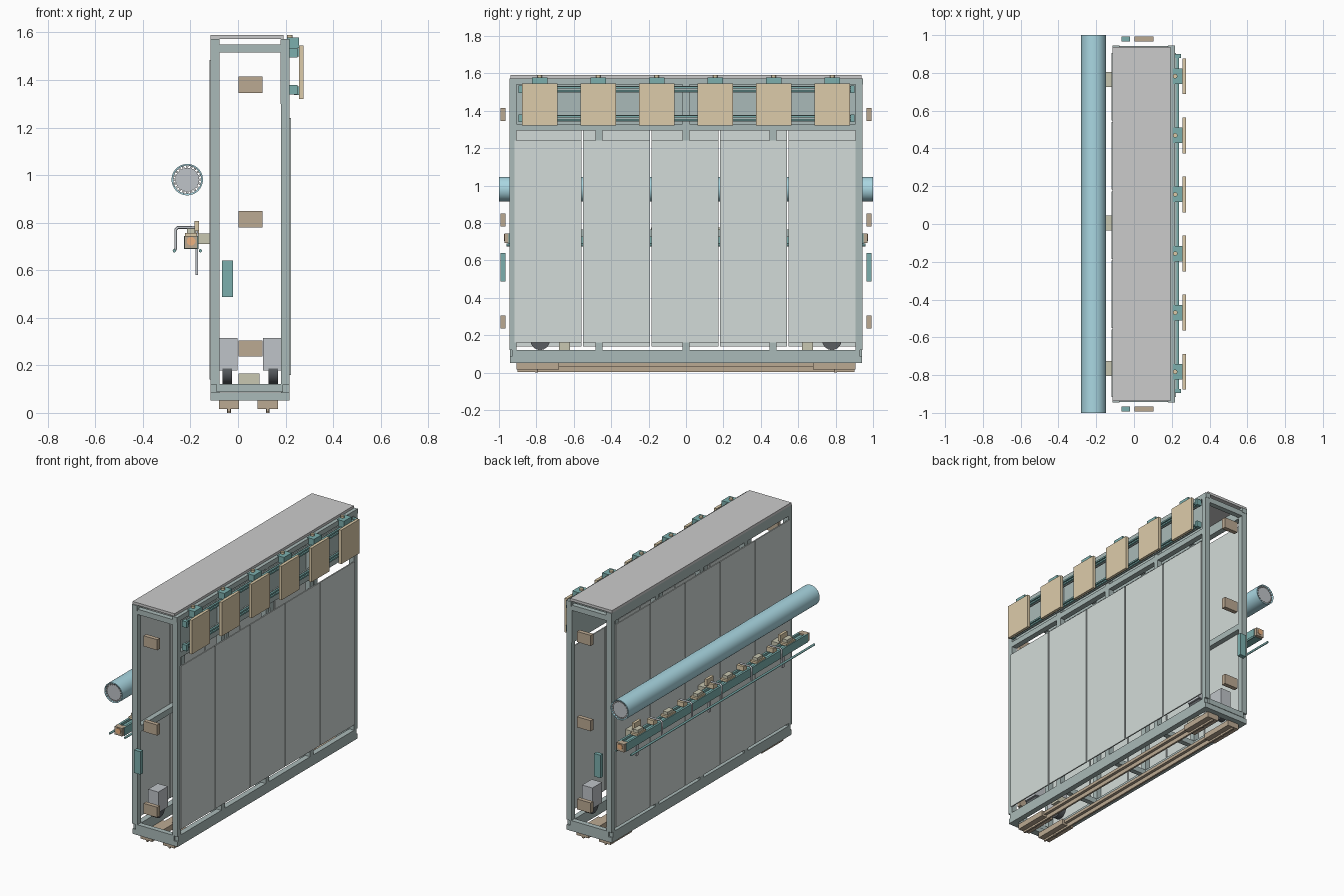
import bpy
from math import sin, cos, pi

if "Cube" in bpy.data.objects:
    bpy.data.objects.remove(bpy.data.objects["Cube"])


def material(name, r, g, b):
    m = bpy.data.materials.new(name)
    m.diffuse_color = (r, g, b, 1)
    m.use_nodes = True
    m.node_tree.nodes["Principled BSDF"].inputs["Base Color"].default_value = m.diffuse_color
    return m


STEEL = material("frame_teal_grey", 0.40, 0.49, 0.48)
TEAL = material("teal", 0.20, 0.43, 0.42)
PANEL = material("panel_pale", 0.65, 0.71, 0.69)
LID = material("lid_pale", 0.72, 0.74, 0.72)
TAN = material("tan", 0.72, 0.60, 0.40)
BROWN = material("brown", 0.50, 0.40, 0.29)
OLIVE = material("olive", 0.58, 0.57, 0.44)
BLUE = material("pale_blue", 0.40, 0.68, 0.76)
GREY = material("grey", 0.52, 0.55, 0.58)
DARK = material("dark_rubber", 0.10, 0.11, 0.12)
ORANGE = material("orange", 0.85, 0.45, 0.22)


def finish(o, name, mat):
    o.name = name
    o.data.materials.append(mat)
    return o


def box(name, x, y, z, mat, bevel=0):
    """Box from (min, max) ranges."""
    bpy.ops.mesh.primitive_cube_add(size=1, location=[sum(r) / 2 for r in (x, y, z)])
    o = bpy.context.object
    o.scale = [r[1] - r[0] for r in (x, y, z)]
    bpy.ops.object.transform_apply(location=False, rotation=False, scale=True)
    if bevel:
        b = o.modifiers.new("bevel", "BEVEL")
        b.width = bevel
    return finish(o, name, mat)


def cyl(name, loc, r, length, axis, mat, n=32):
    rot = {"x": (0, pi / 2, 0), "y": (pi / 2, 0, 0), "z": (0, 0, 0)}[axis]
    bpy.ops.mesh.primitive_cylinder_add(vertices=n, radius=r, depth=length,
                                        location=loc, rotation=rot)
    bpy.ops.object.shade_smooth_by_angle()
    return finish(bpy.context.object, name, mat)


def around(c, w):
    return (c - w / 2, c + w / 2)


def end(s, a, b):
    """y range mirrored to the front (-1) or back (+1) end."""
    return (a, b) if s > 0 else (-b, -a)


LEFT, RIGHT = (-0.115, -0.077), (0.18, 0.216)

# Main frame: long rails and intermediate posts on both sides
for side, xr in (("left", LEFT), ("right", RIGHT)):
    box(side + "_base_rail", xr, (-0.94, 0.94), (0.052, 0.085), STEEL)
    box(side + "_sill_rail", xr, (-0.93, 0.93), (0.085, 0.12), STEEL)
    box(side + "_top_rail", xr, (-0.945, 0.945), (1.54, 1.573), STEEL)
    for y in (-0.465, 0, 0.465):
        box(side + "_middle_post", xr, around(y, 0.036), (0.12, 1.54), STEEL)
    for s in (-1, 1):
        box(side + "_corner_post", xr, end(s, 0.907, 0.943), (0.12, 1.545), STEEL)
box("left_middle_beam", LEFT, (-0.91, 0.91), (0.725, 0.765), STEEL)
box("left_upper_beam", LEFT, (-0.91, 0.91), (1.51, 1.54), STEEL)
box("right_upper_beam", RIGHT, (-0.91, 0.91), (1.295, 1.33), STEEL)
box("right_backing_plate", (0.178, 0.186), (-0.94, 0.94), (1.30, 1.57), STEEL)
for y in (-0.925, -0.465, 0, 0.465, 0.925):
    box("top_crossbar", (-0.09, 0.2), around(y, 0.034), (1.515, 1.55), STEEL)
    box("base_crossbar", (-0.09, 0.19), around(y, 0.034), (0.087, 0.122), STEEL)
for s in (-1, 1):
    box("base_end_beam", (-0.115, 0.216), end(s, 0.895, 0.94), (0.052, 0.086), STEEL)
box("lid", (-0.115, 0.192), (-0.938, 0.938), (1.573, 1.59), LID)

# Side panels, five per side
for i in range(5):
    y = around(-0.7375 + i * 0.366 + 0.0, 0.357)
    box("right_panel", (0.214, 0.222), y, (0.16, 1.24), PANEL)
    box("left_panel", (-0.119, -0.111), y, (0.14, 1.485), PANEL)

# Floor tracks under the base
for x in (-0.0375, 0.125):
    box("track_plate", around(x, 0.05), (-0.9, 0.9), (0.03, 0.05), BROWN)
    box("track_strip", around(x, 0.012), (-0.9, 0.9), (0.004, 0.03), BROWN)
    for s in (-1, 1):
        box("track_pad", around(x, 0.085), end(s, 0.68, 0.905), (0.016, 0.052), BROWN)
        cyl("track_foot", (x, s * 0.8, 0.008), 0.008, 0.016, "z", BROWN, 12)

# Drive wheels, housings and floor blocks
for s in (-1, 1):
    for x, hx in ((-0.045, (-0.077, -0.003)), (0.149, (0.105, 0.18))):
        cyl("drive_wheel", (x, s * 0.78, 0.173), 0.052, 0.04, "x", DARK)
        box("wheel_housing", hx, around(s * 0.78, 0.1), (0.178, 0.315), GREY)
    box("floor_block", (0.003, 0.09), end(s, 0.62, 0.68), (0.12, 0.165), OLIVE)

# Sensor boxes at both ends
for s in (-1, 1):
    yr = end(s, 0.965, 0.993)
    for z in ((0.237, 0.305), (0.78, 0.85), (1.345, 1.415)):
        box("end_sensor_box", (0.003, 0.103), yr, z, BROWN)
    box("end_control_box", (-0.067, -0.02), yr, (0.488, 0.64), TEAL)

# Upper right slide rails with six hanging plates
for z in (1.36, 1.515):
    box("slide_rail_base", (0.216, 0.226), (-0.89, 0.9), around(z, 0.036), STEEL)
    for dz in (-0.009, 0.009):
        box("slide_rail", (0.226, 0.238), (-0.88, 0.89), around(z + dz, 0.01), TEAL)
    for y in (-0.885, 0.89):
        box("rail_stop", (0.216, 0.25), around(y, 0.022), around(z, 0.04), TEAL)
for i in range(6):
    y = -0.782 + i * 0.3128
    box("hanging_plate", (0.257, 0.276), around(y, 0.19), (1.32, 1.545), TAN)
    for z in (1.355, 1.515):
        box("slide_carriage", (0.236, 0.258), around(y, 0.08), around(z, 0.034), TEAL)
    box("clamp_block", (0.206, 0.257), around(y, 0.082), (1.535, 1.578), TEAL)
    cyl("clamp_knob", (0.218, y, 1.583), 0.012, 0.014, "z", TAN, 16)

# Long roll: core, outer shell and a ring of thin rods
RX, RZ = -0.2135, 0.981
cyl("roll_core", (RX, 0, RZ), 0.05, 1.99, "y", GREY, 48)
shell = cyl("roll_shell", (RX, 0, RZ), 0.066, 2.0, "y", BLUE, 48)
bore = cyl("roll_bore_cutter", (RX, 0, RZ), 0.059, 2.2, "y", GREY, 48)
bore.hide_render = True
bore.hide_viewport = True
cut = shell.modifiers.new("bore", "BOOLEAN")
cut.object = bore
for i in range(20):
    a = 2 * pi * i / 20
    cyl("roll_rod", (RX + 0.0545 * cos(a), 0, RZ + 0.0545 * sin(a)),
        0.005, 1.996, "y", LID, 10)

# Rear conveyor rail beneath the roll
box("conveyor_rail_floor", (-0.228, -0.166), (-0.95, 0.95), (0.69, 0.702), TEAL)
for xr in ((-0.228, -0.214), (-0.18, -0.166)):
    box("conveyor_rail_wall", xr, (-0.95, 0.95), (0.69, 0.745), TEAL)
box("conveyor_core", (-0.209, -0.185), (-0.94, 0.94), (0.702, 0.735), TEAL)
for s in (-1, 1):
    box("conveyor_end_block", (-0.225, -0.17), end(s, 0.93, 0.97), (0.692, 0.745), BROWN)
    cyl("conveyor_end_roller", (-0.197, s * 0.968, 0.722), 0.018, 0.012, "y", ORANGE, 24)
for x in (-0.268, -0.158):
    cyl("guide_rod", (x, 0, 0.682), 0.007, 1.92, "y", TEAL, 12)

# Mounts, rail carriages and uprights
for y in (-0.765, 0.005, 0.765):
    box("conveyor_mount", (-0.168, -0.112), around(y, 0.08), (0.711, 0.754), OLIVE)
    box("upright_bar", (-0.179, -0.169), around(y, 0.02), (0.58, 0.80), GREY)
    box("upright_plate", (-0.182, -0.164), around(y, 0.07), (0.765, 0.808), TAN)
for i in range(6):
    y = -0.782 + i * 0.3128
    box("conveyor_carriage", (-0.222, -0.172), around(y, 0.09), (0.742, 0.757), TAN)
    box("carriage_cap", (-0.215, -0.18), around(y, 0.06), (0.757, 0.776), OLIVE)


# Bent hooks that carry the outer guide rod
def hook(y):
    c = bpy.data.curves.new("hook_path", "CURVE")
    c.dimensions = "3D"
    c.bevel_depth = 0.006
    c.bevel_resolution = 2
    c.use_fill_caps = True
    pts = [(-0.175, 0.78), (-0.253, 0.78), (-0.262, 0.771), (-0.262, 0.69), (-0.268, 0.682)]
    sp = c.splines.new("POLY")
    sp.points.add(len(pts) - 1)
    for p, (x, z) in zip(sp.points, pts):
        p.co = (x, y, z, 1)
    o = bpy.data.objects.new("guide_hook", c)
    bpy.context.collection.objects.link(o)
    finish(o, "guide_hook", GREY)


for i in range(5):
    y = -0.626 + i * 0.3128
    hook(y)
    box("hook_base", (-0.215, -0.165), around(y, 0.04), (0.745, 0.775), TAN)
